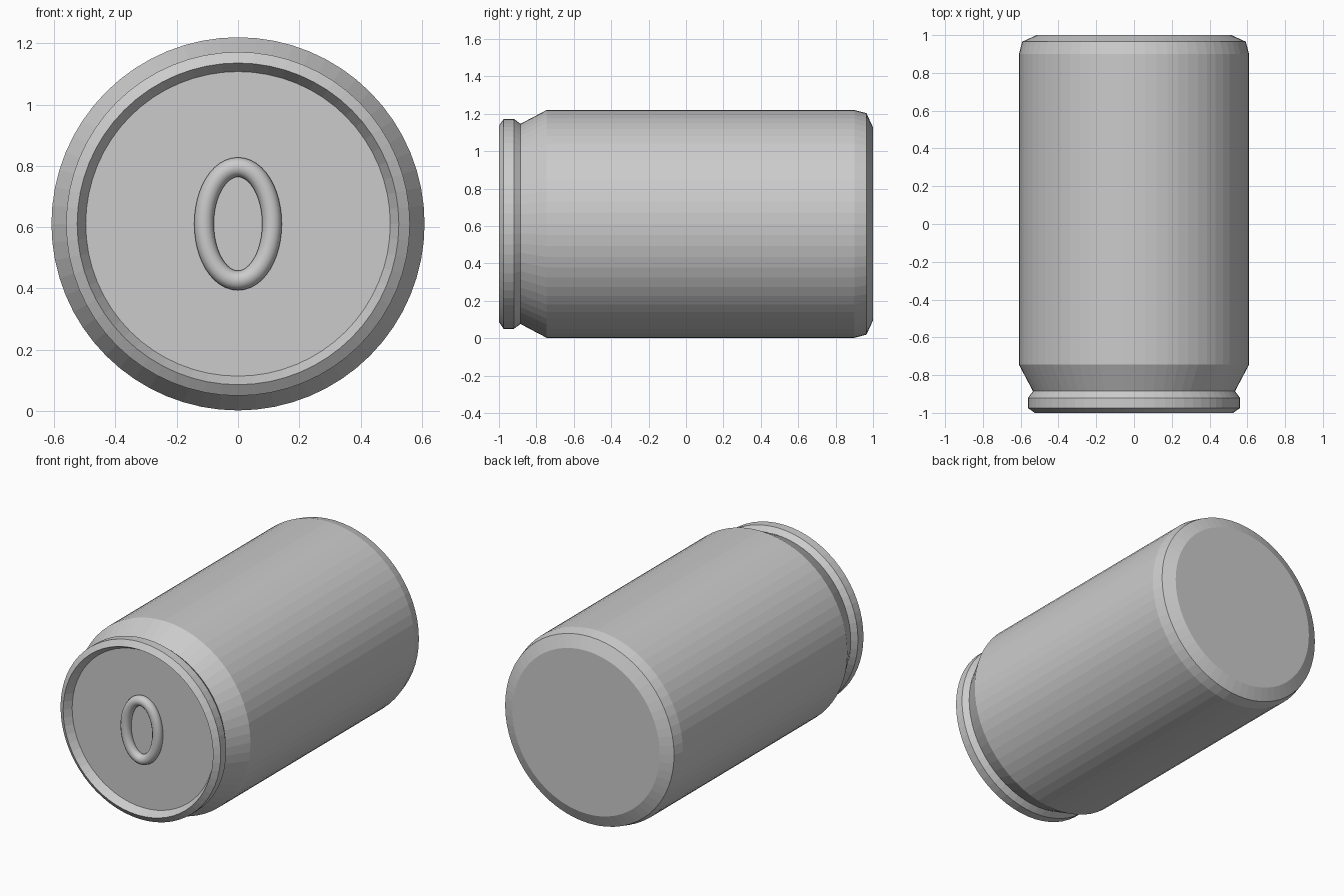
import bpy, bmesh
from math import sin, cos, pi

if "Cube" in bpy.data.objects:
    bpy.data.objects.remove(bpy.data.objects["Cube"])

CZ = 0.611   # height of the can axis, which runs along y
SIDES = 64


def make_object(name, bm):
    bmesh.ops.recalc_face_normals(bm, faces=bm.faces)
    mesh = bpy.data.meshes.new(name)
    bm.to_mesh(mesh)
    bm.free()
    obj = bpy.data.objects.new(name, mesh)
    bpy.context.collection.objects.link(obj)
    return obj


def lathe(name, profile):
    """Closed turned solid about the y axis from (y, radius) points."""
    bm = bmesh.new()
    rings = []
    for y, r in profile:
        rings.append([bm.verts.new((r * cos(2 * pi * i / SIDES), y,
                                    CZ + r * sin(2 * pi * i / SIDES)))
                      for i in range(SIDES)])
    for a, b in zip(rings, rings[1:]):
        for i in range(SIDES):
            j = (i + 1) % SIDES
            bm.faces.new((a[i], a[j], b[j], b[i]))
    bm.faces.new(rings[0])
    bm.faces.new(rings[-1])
    return make_object(name, bm)


def oval_ring(name, half_w, half_h, tube, y, steps=48, sides=12):
    """Round tube swept around an ellipse in the xz plane."""
    bm = bmesh.new()
    rings = []
    for i in range(steps):
        t = 2 * pi * i / steps
        nx, nz = half_h * cos(t), half_w * sin(t)
        n = (nx * nx + nz * nz) ** 0.5
        ring = []
        for k in range(sides):
            a = 2 * pi * k / sides
            out = tube * cos(a)
            ring.append(bm.verts.new((half_w * cos(t) + out * nx / n,
                                      y + tube * sin(a),
                                      CZ + half_h * sin(t) + out * nz / n)))
        rings.append(ring)
    for i in range(steps):
        a, b = rings[i], rings[(i + 1) % steps]
        for k in range(sides):
            m = (k + 1) % sides
            bm.faces.new((a[k], a[m], b[m], b[k]))
    return make_object(name, bm)


# Can: recessed lid, rolled rim, sloped neck, straight wall, chamfered base
lathe("can_body", [
    (-0.95, 0.497), (-1.0, 0.525), (-0.975, 0.561), (-0.92, 0.561),
    (-0.885, 0.535), (-0.745, 0.609), (0.90, 0.609), (0.965, 0.592), (1.0, 0.516),
])

# Pull tab on the lid
tab = oval_ring("pull_tab", 0.111, 0.185, 0.032, -0.962)
for p in tab.data.polygons:
    p.use_smooth = True
